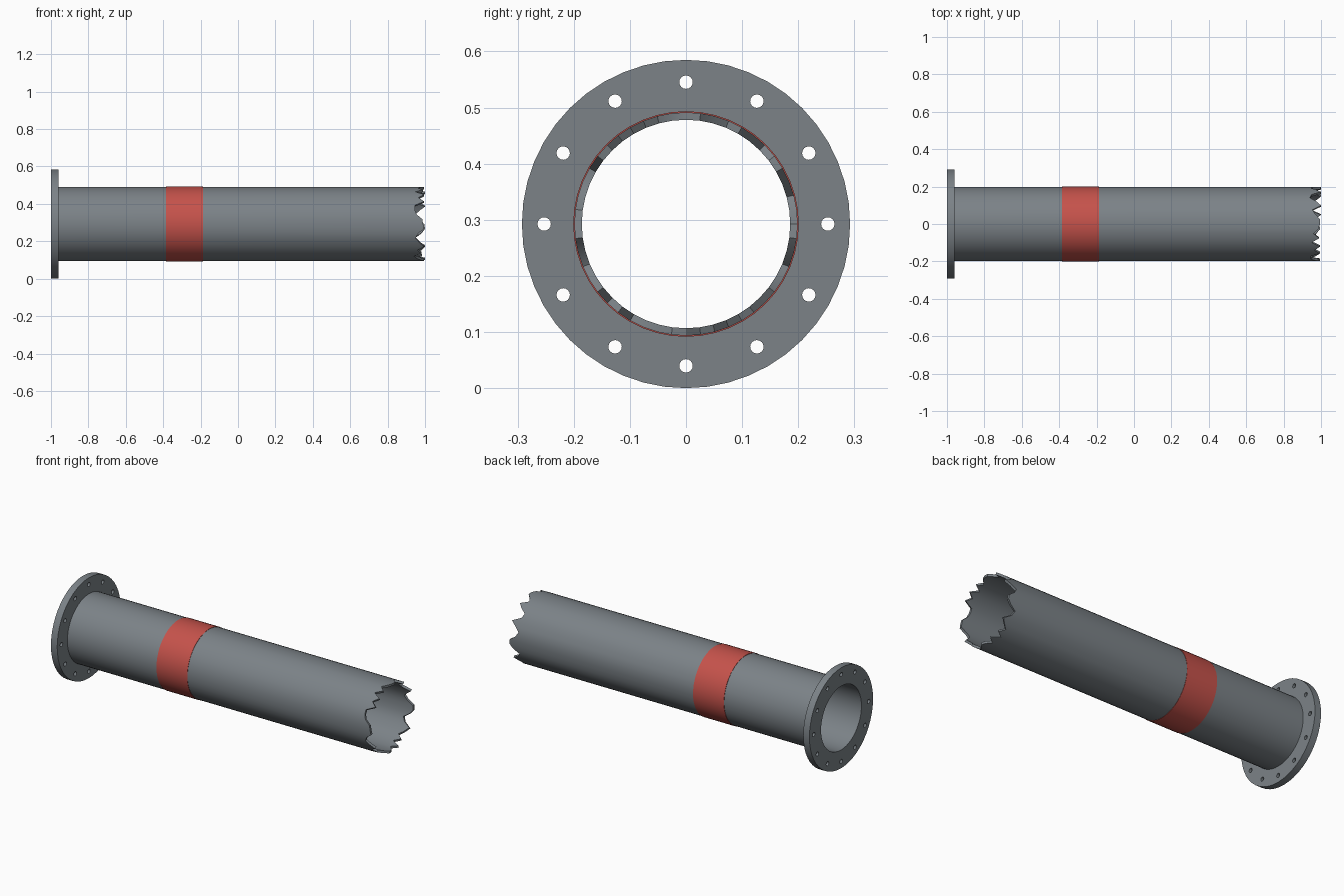
import bpy, bmesh, math

if "Cube" in bpy.data.objects:
    bpy.data.objects.remove(bpy.data.objects["Cube"])

SEG = 48
ZC = 0.2925                      # height of the pipe axis
R_IN, R_OUT, R_BAND, R_FLANGE = 0.1857, 0.1990, 0.2010, 0.2925


def paint(name, rgb):
    m = bpy.data.materials.new(name)
    m.diffuse_color = (*rgb, 1)
    m.use_nodes = True
    m.node_tree.nodes["Principled BSDF"].inputs["Base Color"].default_value = m.diffuse_color
    return m


steel = paint("blue_grey_steel", (0.20, 0.225, 0.245))
red = paint("red_paint", (0.56, 0.085, 0.07))


def smooth(ob, deg=30):
    bpy.ops.object.select_all(action='DESELECT')
    ob.select_set(True)
    bpy.context.view_layer.objects.active = ob
    bpy.ops.object.shade_smooth_by_angle(angle=math.radians(deg))


def tube(name, r_in, r_out, x0, ends, mat):
    """Hollow tube along x; ends gives the far x for each segment."""
    bm = bmesh.new()
    rings = []
    for i in range(SEG):
        a = 2 * math.pi * i / SEG
        c, s = math.cos(a), math.sin(a)
        rings.append([bm.verts.new((x, r * c, ZC + r * s)) for x, r in
                      ((x0, r_in), (x0, r_out), (ends[i], r_out), (ends[i], r_in))])
    for i in range(SEG):
        p, q = rings[i], rings[(i + 1) % SEG]
        for k in range(4):
            n = (k + 1) % 4
            bm.faces.new((p[k], p[n], q[n], q[k]))
    bmesh.ops.recalc_face_normals(bm, faces=bm.faces)
    me = bpy.data.meshes.new(name)
    bm.to_mesh(me)
    bm.free()
    me.materials.append(mat)
    ob = bpy.data.objects.new(name, me)
    bpy.context.collection.objects.link(ob)
    smooth(ob)


# Pipe with a broken, jagged end (depth of each notch, in thousandths)
notch = [4, 40, 55, 30, 0, 50, 60, 25, 0, 45, 30, 5,
         5, 15, 40, 10, 50, 5, 35, 5, 55, 55, 45, 15,
         10, 5, 38, 50, 30, 5, 40, 20, 58, 45, 25, 5,
         10, 35, 0, 50, 15, 45, 20, 0, 40, 55, 20, 0]
tube("pipe", R_IN, R_OUT, -0.96, [1.0 - n / 1000 for n in notch], steel)

# Painted band
tube("red_band", R_OUT - 0.002, R_BAND, -0.385, [-0.186] * SEG, red)

# Flange: filled outline with bore and twelve bolt holes
cu = bpy.data.curves.new("flange", 'CURVE')
cu.dimensions = '2D'
cu.fill_mode = 'BOTH'
cu.extrude = 0.02


def circle(cx, cy, r, n):
    sp = cu.splines.new('POLY')
    sp.points.add(n - 1)
    for i, p in enumerate(sp.points):
        a = 2 * math.pi * i / n
        p.co = (cx + r * math.cos(a), cy + r * math.sin(a), 0, 1)
    sp.use_cyclic_u = True


circle(0, 0, R_FLANGE, SEG)
circle(0, 0, R_IN, SEG)
for i in range(12):
    a = math.radians(30 * i)
    circle(0.2528 * math.cos(a), 0.2528 * math.sin(a), 0.012, 16)
flange = bpy.data.objects.new("flange", cu)
flange.location = (-0.98, 0, ZC)
flange.rotation_euler = (0, math.pi / 2, 0)
bpy.context.collection.objects.link(flange)
bpy.ops.object.select_all(action='DESELECT')
flange.select_set(True)
bpy.context.view_layer.objects.active = flange
bpy.ops.object.convert(target='MESH')
flange = bpy.context.view_layer.objects.active
bm = bmesh.new()
bm.from_mesh(flange.data)
bmesh.ops.remove_doubles(bm, verts=bm.verts, dist=1e-5)
bmesh.ops.recalc_face_normals(bm, faces=bm.faces)
for f in bm.faces:
    f.material_index = 0
bm.to_mesh(flange.data)
bm.free()
flange.data.materials.clear()
flange.data.materials.append(steel)
smooth(flange)
